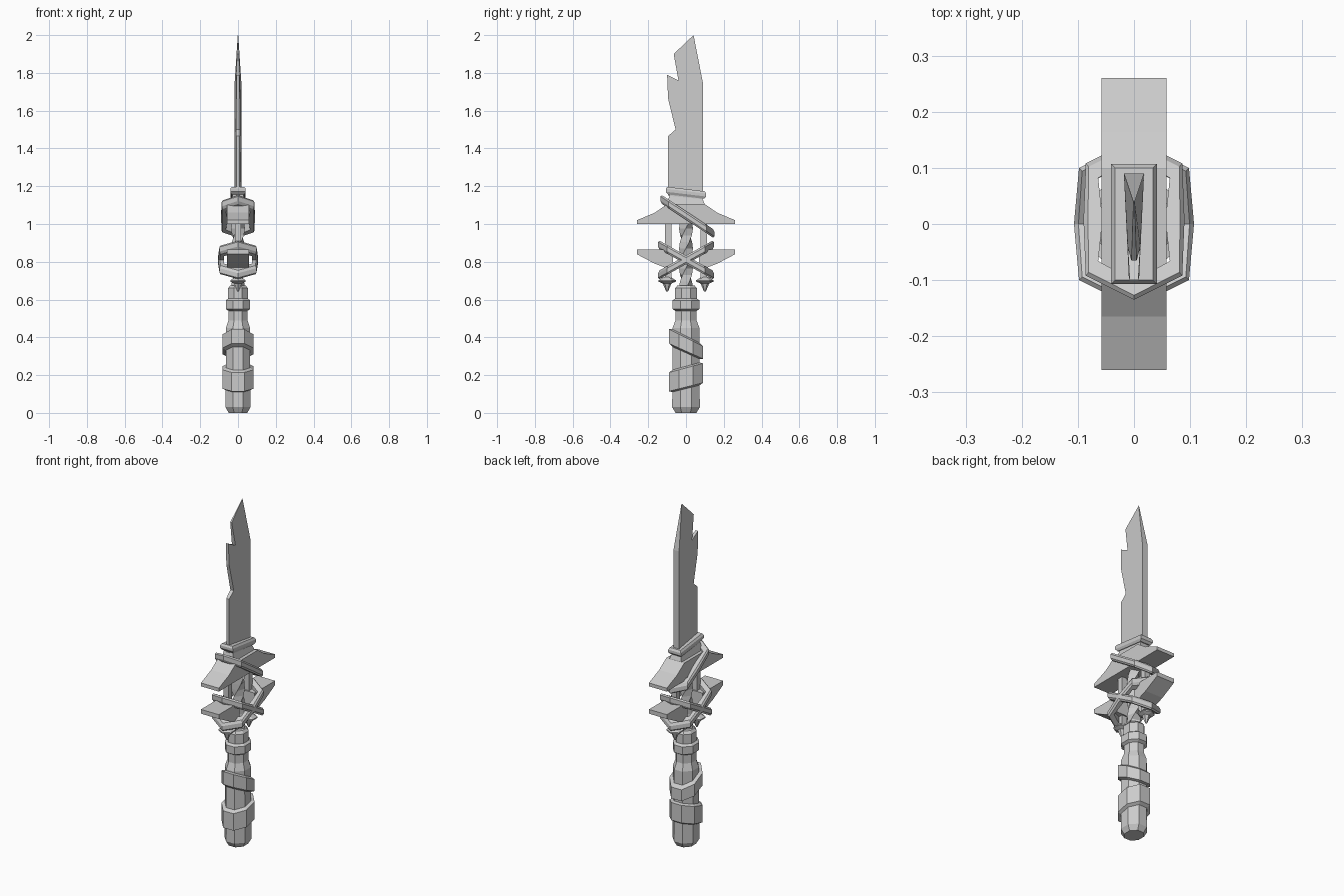
import bpy, bmesh, math

cube = bpy.data.objects.get("Cube")
if cube:
    bpy.data.objects.remove(cube, do_unlink=True)

GREY = (0.6, 0.6, 0.6, 1)
steel = bpy.data.materials.new("plain grey")
steel.use_nodes = True
steel.diffuse_color = GREY
steel.node_tree.nodes["Principled BSDF"].inputs["Base Color"].default_value = GREY


def loft(name, loops, closed=False):
    """Skin equal-length point loops; cap the ends, or join last to first."""
    bm = bmesh.new()
    rows = [[bm.verts.new(p) for p in loop] for loop in loops]
    n = len(rows[0])
    pairs = list(zip(rows, rows[1:])) + ([(rows[-1], rows[0])] if closed else [])
    for a, b in pairs:
        for i in range(n):
            j = (i + 1) % n
            bm.faces.new((a[i], a[j], b[j], b[i]))
    if not closed:
        bm.faces.new(rows[0][::-1])
        bm.faces.new(rows[-1])
    bmesh.ops.recalc_face_normals(bm, faces=bm.faces)
    mesh = bpy.data.meshes.new(name)
    bm.to_mesh(mesh)
    bm.free()
    mesh.materials.append(steel)
    obj = bpy.data.objects.new(name, mesh)
    bpy.context.collection.objects.link(obj)
    return obj


def ngon(r, sides=8, squash=1.0, turn=0.5):
    """Outline with flat sides facing the axes; r is the half width."""
    big = r / math.cos(math.pi / sides)
    angles = [math.tau * (i + turn) / sides for i in range(sides)]
    return [(big * squash * math.cos(a), big * math.sin(a)) for a in angles]


def turned(name, profile, sides=8, squash=1.0, y0=0):
    return loft(name, [[(x, y + y0, z) for x, y in ngon(r, sides, squash)]
                       for r, z in profile])


def box_loop(hx, hy, z, tilt=0):
    return [(x, y, z + tilt * y) for x, y in
            ((-hx, -hy), (hx, -hy), (hx, hy), (-hx, hy))]


def prism(name, outline, half):
    """Extrude a (y, z) outline along x; half gives the half width."""
    return loft(name, [[(s * half(y, z), y, z) for y, z in outline]
                       for s in (-1, 1)])


# Grip with stepped collars
turned("grip", [(.055, 0), (.073, .03), (.071, .45), (.056, .49), (.056, .54),
                (.072, .55), (.072, .595), (.058, .605), (.058, .66),
                (.045, .675)], squash=.9)


# Tilted wraps around the grip
def wrap(name, bottom, top, tilt_bottom, tilt_top):
    loops = []
    for r, z, tilt in ((.066, bottom, tilt_bottom), (.09, bottom + .012, tilt_bottom),
                       (.09, top - .012, tilt_top), (.066, top, tilt_top)):
        loops.append([(x, y, z + tilt * y) for x, y in ngon(r, squash=.9)])
    loft(name, loops)


wrap("lower_wrap", .125, .25, .25, .27)
wrap("upper_wrap", .315, .41, -.45, -.5)

# Twisted core rod
loft("core_rod", [[(x, y, .66 + .035 * k) for x, y in ngon(.026, 4, turn=k * .33)]
                  for k in range(11)])

# Side posts ending in spikes
for side, label in ((-1, "front"), (1, "back")):
    turned(label + "_post", [(.017, .69), (.017, 1.02)], 4, y0=side * .095)
    turned(label + "_spike", [(.004, .642), (.02, .685), (.04, .695), (.04, .702),
                              (.015, .72)], 6, y0=side * .1)
    # Lower wing: flat on top, sloping underneath
    prism(label + "_lower_wing",
          [(side * y, z) for y, z in ((.26, .865), (.26, .84), (.165, .79),
                                      (.1, .765), (.07, .765), (.07, .865))],
          lambda y, z: .058)

# Upper wings, one block flat underneath
half_wing = [(.26, 1.0), (.26, 1.02), (.165, 1.06), (.1, 1.105)]
prism("upper_wings", half_wing + [(-y, z) for y, z in reversed(half_wing)],
      lambda y, z: .058)


# Slanted binding rings
def ring(name, zc, slope, wide, mid, long, y0=0):
    def outline(k, dz):
        pts = [(wide, -.1), (mid, 0), (wide, .1), (0, long),
               (-wide, .1), (-mid, 0), (-wide, -.1), (0, -long)]
        res = []
        for x, y in pts:
            r = 1 - k / math.hypot(x, y)
            res.append((x * r, y * r + y0, zc + dz + slope * y * r))
        return res
    loft(name, [outline(.008, -.023), outline(0, -.012), outline(0, .012),
                outline(.008, .023), outline(.034, .023), outline(.034, -.023)], True)


ring("top_ring", 1.04, -.66, .086, .09, .143, .008)
ring("cross_ring_a", .81, -.56, .098, .107, .148)
ring("cross_ring_b", .81, .56, .098, .107, .148)

# Blade collar
loft("blade_neck", [box_loop(.043, .105, 1.09), box_loop(.03, .088, 1.14, -.1),
                    box_loop(.03, .088, 1.16, -.1)])
loft("blade_collar", [box_loop(.034, .095, 1.145, -.12), box_loop(.041, .107, 1.158, -.12),
                      box_loop(.041, .107, 1.174, -.12), box_loop(.034, .1, 1.185, -.12)])


# Chipped blade, thick at the spine and thin at the edge and tip
def blade_half(y, z):
    spine = .009 + .009 * (y + .1) / .19
    return spine * max(.05, min(1, (2.02 - z) / .27))


prism("blade", [(-.095, 1.15), (-.095, 1.465), (-.055, 1.5), (-.095, 1.665),
                (-.1, 1.79), (-.04, 1.76), (-.065, 1.9), (.04, 2.0),
                (.09, 1.745), (.09, 1.15)], blade_half)
